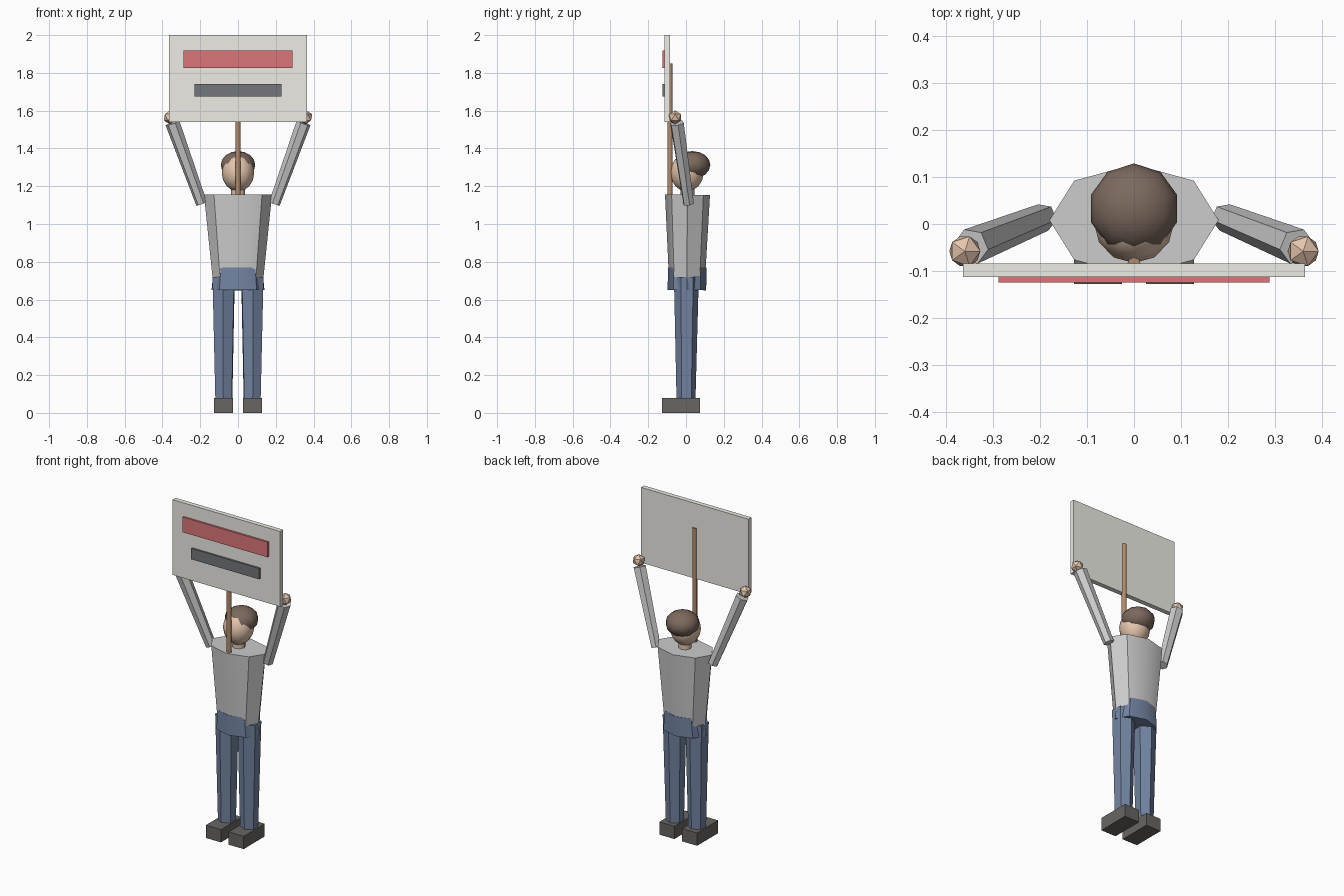
import bpy, bmesh, math
from mathutils import Vector, Matrix

if "Cube" in bpy.data.objects:
    bpy.data.objects.remove(bpy.data.objects["Cube"])


def mat(name, r, g, b):
    m = bpy.data.materials.new(name)
    m.diffuse_color = (r, g, b, 1)
    m.use_nodes = True
    m.node_tree.nodes["Principled BSDF"].inputs["Base Color"].default_value = m.diffuse_color
    return m


SKIN = mat("skin", 0.78, 0.56, 0.42)
HAIR = mat("hair", 0.20, 0.14, 0.11)
DENIM = mat("denim", 0.17, 0.23, 0.36)
LEATHER = mat("leather", 0.14, 0.13, 0.12)
CARD = mat("card", 0.85, 0.84, 0.79)
RED = mat("red", 0.72, 0.18, 0.19)
DARK = mat("dark", 0.17, 0.18, 0.20)
WOOD = mat("wood", 0.45, 0.26, 0.15)


def finish(name, bm, material=None, smooth=None):
    bmesh.ops.recalc_face_normals(bm, faces=bm.faces)
    me = bpy.data.meshes.new(name)
    bm.to_mesh(me)
    bm.free()
    ob = bpy.data.objects.new(name, me)
    bpy.context.collection.objects.link(ob)
    if material:
        me.materials.append(material)
    if smooth:
        bpy.ops.object.select_all(action='DESELECT')
        ob.select_set(True)
        bpy.context.view_layer.objects.active = ob
        bpy.ops.object.shade_smooth_by_angle(angle=math.radians(smooth))
    return ob


def box(name, lo, hi, material):
    bm = bmesh.new()
    lo, hi = Vector(lo), Vector(hi)
    bmesh.ops.create_cube(bm, size=1, matrix=Matrix.Translation((lo + hi) / 2)
                          @ Matrix.Diagonal((*(hi - lo), 1)))
    return finish(name, bm, material)


def frustum(name, sides, a, b, ra, rb, material=None, smooth=None):
    """Tapered prism from a to b; ra and rb are (x, y) radii, first vertex on +x."""
    a, b = Vector(a), Vector(b)
    axis = b - a
    turn = axis.to_track_quat('Z', 'Y') if axis.xy.length > 1e-6 else Matrix.Identity(3).to_quaternion()
    bm = bmesh.new()
    rings = []
    for centre, r in ((a, ra), (b, rb)):
        ring = []
        for i in range(sides):
            t = math.tau * i / sides
            ring.append(bm.verts.new(centre + turn @ Vector((r[0] * math.cos(t), r[1] * math.sin(t), 0))))
        rings.append(ring)
        bm.faces.new(ring)
    for i in range(sides):
        j = (i + 1) % sides
        bm.faces.new((rings[0][i], rings[0][j], rings[1][j], rings[1][i]))
    return finish(name, bm, material, smooth)


def ball(name, centre, radii, segments, rings, material):
    bm = bmesh.new()
    bmesh.ops.create_uvsphere(bm, u_segments=segments, v_segments=rings, radius=1,
                              matrix=Matrix.Translation(centre) @ Matrix.Diagonal((*radii, 1)))
    return finish(name, bm, material, 60)


# Body
frustum("torso", 8, (0, 0.005, 0.68), (0, 0.008, 1.155), (0.131, 0.094), (0.18, 0.119), smooth=35)
frustum("pelvis", 8, (0, 0.005, 0.65), (0, 0.006, 0.77), (0.14, 0.102), (0.128, 0.102), DENIM, 35)
frustum("neck", 8, (0, 0.008, 1.13), (0, 0.008, 1.22), (0.037, 0.037), (0.037, 0.037), SKIN, 50)
ball("head", (0, 0.005, 1.272), (0.086, 0.088, 0.1), 12, 8, SKIN)
ball("hair", (0, 0.033, 1.313), (0.096, 0.096, 0.073), 10, 8, HAIR)

# Limbs, one set per side
for side, s in (("left", -1), ("right", 1)):
    frustum(side + "_leg", 6, (s * 0.075, 0, 0.06), (s * 0.076, 0.002, 0.72),
            (0.05, 0.05), (0.066, 0.066), DENIM)
    box(side + "_shoe", (s * 0.077 - 0.051, -0.128, 0), (s * 0.077 + 0.051, 0.075, 0.078), LEATHER)
    frustum(side + "_arm", 6, (s * 0.193, 0.014, 1.108), (s * 0.347, -0.048, 1.535),
            (0.03, 0.03), (0.039, 0.039))
    bm = bmesh.new()
    bmesh.ops.create_icosphere(bm, subdivisions=1, radius=0.037,
                               matrix=Matrix.Translation((s * 0.36, -0.058, 1.565)))
    finish(side + "_hand", bm, SKIN)

# Placard: board, two raised stripes and the pole
box("board", (-0.364, -0.113, 1.54), (0.364, -0.084, 2.0), CARD)
box("upper_stripe", (-0.288, -0.125, 1.826), (0.288, -0.11, 1.918), RED)
box("lower_stripe", (-0.23, -0.125, 1.676), (0.23, -0.11, 1.742), DARK)
frustum("pole", 8, (0, -0.085, 1.15), (0, -0.085, 1.85), (0.014, 0.014), (0.014, 0.014), WOOD, 50)
